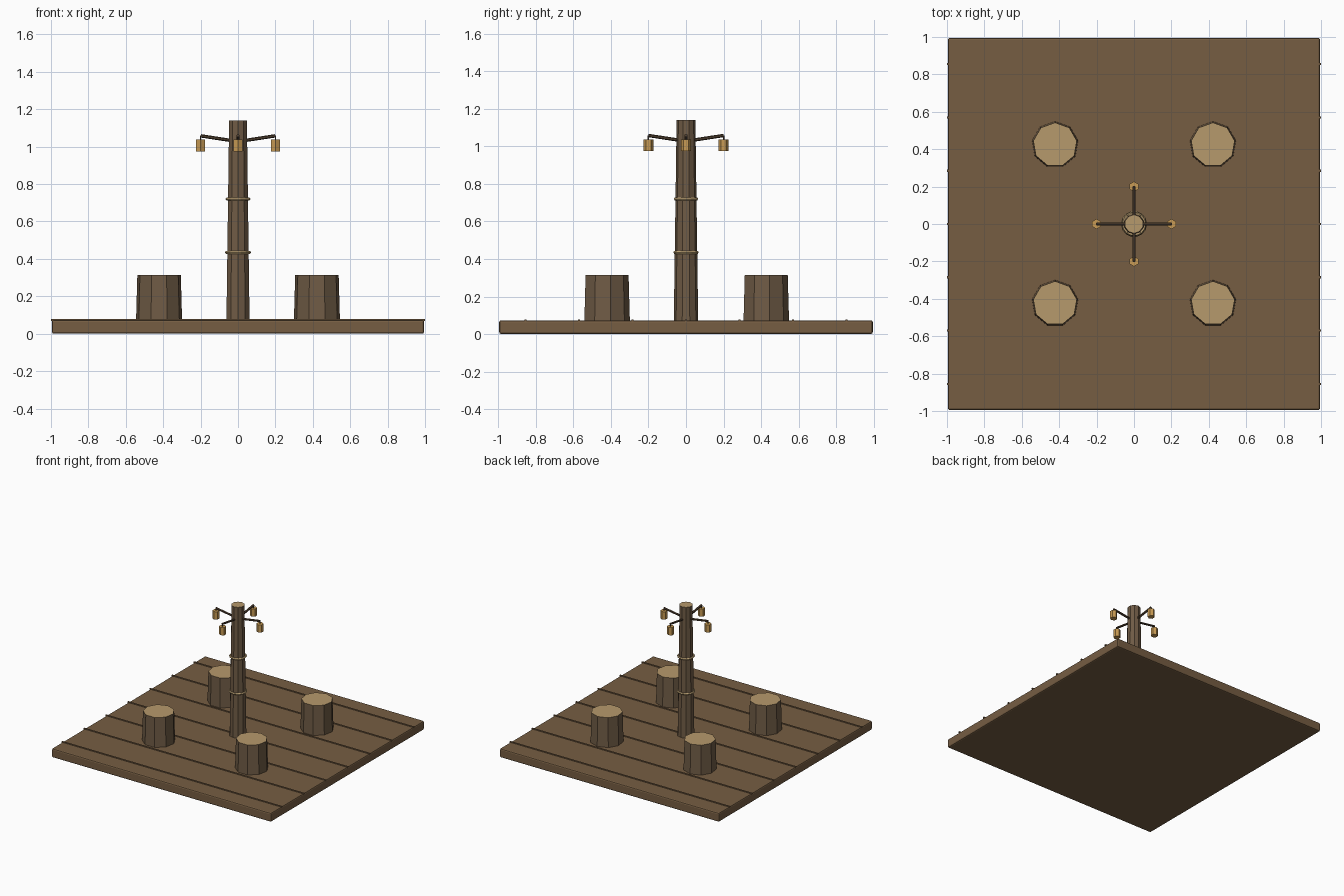
import bpy
import math
from mathutils import Vector

cube = bpy.data.objects.get("Cube")
if cube:
    bpy.data.objects.remove(cube, do_unlink=True)


def material(name, rgb):
    m = bpy.data.materials.new(name)
    m.use_nodes = True
    m.diffuse_color = (*rgb, 1)
    m.node_tree.nodes["Principled BSDF"].inputs["Base Color"].default_value = (*rgb, 1)
    return m


plank = material("plank brown", (0.18, 0.11, 0.055))
bark = material("bark brown", (0.16, 0.105, 0.06))
branch = material("dark branch", (0.08, 0.05, 0.028))
cut_wood = material("cut wood", (0.47, 0.32, 0.15))
rope = material("rope tan", (0.52, 0.37, 0.18))
gold = material("lantern gold", (0.58, 0.33, 0.09))


def finish(name, *mats):
    ob = bpy.context.object
    ob.name = name
    for m in mats:
        ob.data.materials.append(m)
    return ob


def box(name, size, loc, mat):
    bpy.ops.mesh.primitive_cube_add(size=1, location=loc)
    ob = finish(name, mat)
    ob.scale = size
    bpy.ops.object.transform_apply(location=False, rotation=False, scale=True)
    return ob


def trunk(name, sides, r1, r2, z1, z2, x, y, *mats):
    """Tapered upright log; upward faces take the second material."""
    bpy.ops.mesh.primitive_cone_add(vertices=sides, radius1=r1, radius2=r2,
                                    depth=z2 - z1, location=(x, y, (z1 + z2) / 2))
    ob = finish(name, *mats)
    if len(mats) > 1:
        for f in ob.data.polygons:
            f.material_index = int(f.normal.z > 0.9)
    return ob


def rod(name, a, b, radius, mat):
    a, b = Vector(a), Vector(b)
    bpy.ops.mesh.primitive_cylinder_add(vertices=6, radius=radius, depth=(b - a).length,
                                        location=(a + b) / 2)
    ob = finish(name, mat)
    ob.rotation_euler = (b - a).to_track_quat("Z", "Y").to_euler()


# Deck with chamfered edges and raised seam battens
deck = box("deck", (1.99, 1.99, 0.073), (0, 0, 0.0365), plank)
bevel = deck.modifiers.new("chamfer", "BEVEL")
bevel.width = 0.01
bevel.segments = 2
for i in range(-3, 4):
    box(f"seam_batten_{i + 4}", (2, 0.012, 0.01), (0, i * 0.285, 0.073), plank)

# Four stump seats
for sx in (-1, 1):
    for sy in (-1, 1):
        side = ("left" if sx > 0 else "right") + ("_back" if sy > 0 else "_front")
        trunk("stump_" + side, 9, 0.125, 0.118, 0.07, 0.315,
              sx * 0.422, sy * 0.424, bark, cut_wood)

# Central post with rope bands
trunk("post", 10, 0.065, 0.05, 0.07, 1.14, 0, 0, bark, cut_wood)
for i, (z, r) in enumerate(((0.435, 0.062), (0.72, 0.059))):
    bpy.ops.mesh.primitive_torus_add(major_segments=14, minor_segments=5, major_radius=r,
                                     minor_radius=0.008, location=(0, 0, z))
    finish(f"rope_band_{i + 1}", rope)

# Four arms carrying lanterns
for i, name in enumerate(("left", "back", "right", "front")):
    a = i * math.pi / 2
    c, s = math.cos(a), math.sin(a)
    rod("arm_" + name, (c * 0.03, s * 0.03, 1.032), (c * 0.2, s * 0.2, 1.058), 0.009, branch)
    trunk("lantern_" + name, 6, 0.027, 0.027, 0.975, 1.038, c * 0.2, s * 0.2, gold)
    rod("hanger_" + name, (c * 0.2, s * 0.2, 1.03), (c * 0.2, s * 0.2, 1.058), 0.004, branch)
